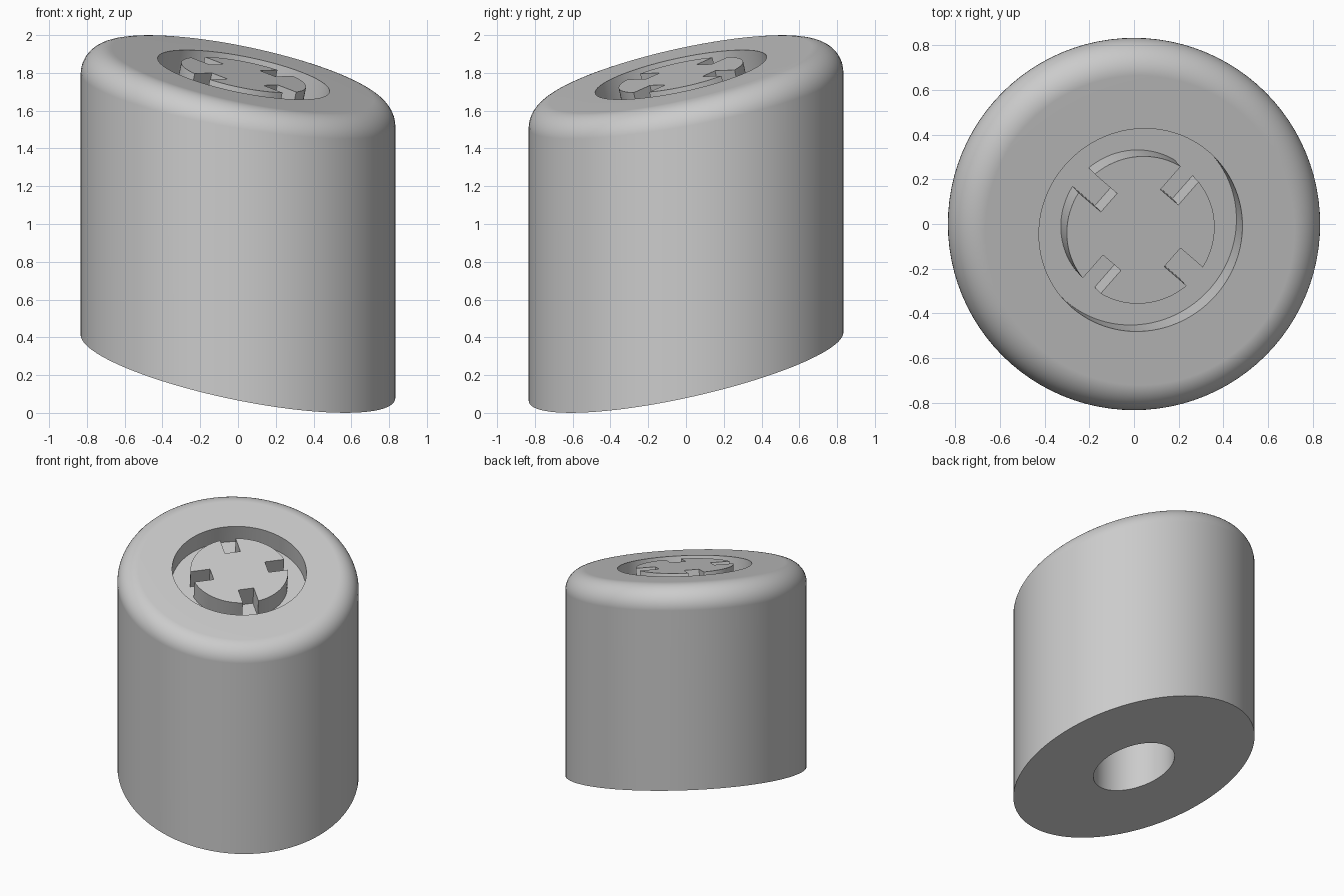
import bpy, bmesh
from math import sin, cos, pi, asin, radians
from mathutils import Vector

cube = bpy.data.objects.get("Cube")
if cube:
    bpy.data.objects.remove(cube)

SEGMENTS = 96
RADIUS = 0.833
FILLET = 0.14
BORE_RADIUS = 0.28
POCKET_RADIUS = 0.464
POCKET_DEPTH = 0.14
PLUG_RADIUS = 0.337
SLOT_HALF_WIDTH = 0.055
SLOT_INNER = 0.195
BOTTOM_HEIGHT, TOP_HEIGHT, BORE_TOP = 0.245, 1.802, 1.2

# Both end faces share one slope
slope = Vector((-0.2, 0.215))
normal = Vector((-slope.x, -slope.y, 1)).normalized()
tilt = Vector((0, 0, 1)).rotation_difference(normal)
rim_centre = Vector((0.03, -0.027, 0))
rim_centre.z = TOP_HEIGHT + slope.dot(rim_centre.xy)

grey = bpy.data.materials.new("plain grey")
grey.use_nodes = True
grey.diffuse_color = (0.6, 0.6, 0.6, 1)
grey.node_tree.nodes["Principled BSDF"].inputs["Base Color"].default_value = grey.diffuse_color


def circle(radius):
    return [Vector((radius * cos(2 * pi * i / SEGMENTS), radius * sin(2 * pi * i / SEGMENTS), 0))
            for i in range(SEGMENTS)]


def sloped_ring(radius, height):
    """Upright circle cut by the sloping plane."""
    return [p + Vector((0, 0, height + slope.dot(p.xy))) for p in circle(radius)]


def tilted_points(points, depth):
    """Flat outline laid into the sloping top and sunk along its normal."""
    return [rim_centre + tilt @ p - normal * depth for p in points]


def fillet_rings(steps):
    """Rolling-ball rounding from the upright wall to the sloping top."""
    drop = FILLET / normal.z
    centres = sloped_ring(RADIUS - FILLET, TOP_HEIGHT - drop)
    rings = []
    for s in range(steps + 1):
        ring = []
        for c in centres:
            outward = Vector((c.x, c.y, 0)).normalized()
            ring.append(c + outward.slerp(normal, s / steps) * FILLET)
        rings.append(ring)
    return rings


def loft(name, rings):
    """Skin a run of matching rings and cap both ends."""
    bm = bmesh.new()
    loops = [[bm.verts.new(p) for p in ring] for ring in rings]
    for a, b in zip(loops, loops[1:]):
        for i in range(len(a)):
            j = (i + 1) % len(a)
            bm.faces.new((a[i], a[j], b[j], b[i]))
    bm.faces.new(loops[0][::-1])
    bm.faces.new(loops[-1])
    bmesh.ops.recalc_face_normals(bm, faces=bm.faces)
    mesh = bpy.data.meshes.new(name)
    bm.to_mesh(mesh)
    bm.free()
    mesh.materials.append(grey)
    obj = bpy.data.objects.new(name, mesh)
    bpy.context.collection.objects.link(obj)
    bpy.ops.object.select_all(action='DESELECT')
    obj.select_set(True)
    bpy.context.view_layer.objects.active = obj
    bpy.ops.object.shade_smooth_by_angle(angle=radians(30))
    weighted = obj.modifiers.new("even_shading", 'WEIGHTED_NORMAL')
    weighted.keep_sharp = True
    return obj


# Body: bore, sloping base, wall, rounded edge, top and round pocket
bore_end = [Vector((p.x, p.y, BORE_TOP)) for p in circle(BORE_RADIUS)]
loft("body", [bore_end,
              sloped_ring(BORE_RADIUS, BOTTOM_HEIGHT),
              sloped_ring(RADIUS, BOTTOM_HEIGHT),
              *fillet_rings(12),
              tilted_points(circle(POCKET_RADIUS), 0),
              tilted_points(circle(POCKET_RADIUS), POCKET_DEPTH)])

# Plug: disc with four slots standing in the pocket
outline = []
gap = asin(SLOT_HALF_WIDTH / PLUG_RADIUS)
for k in range(4):
    angle = radians(49) + k * pi / 2
    along = Vector((cos(angle), sin(angle), 0))
    across = Vector((-sin(angle), cos(angle), 0))
    for side in (-1, 1):
        outline.append(along * SLOT_INNER + across * side * SLOT_HALF_WIDTH)
    steps = 18
    for s in range(steps + 1):
        t = angle + gap + (pi / 2 - 2 * gap) * s / steps
        outline.append(Vector((cos(t), sin(t), 0)) * PLUG_RADIUS)
loft("slotted_plug", [tilted_points(outline, POCKET_DEPTH + 0.005), tilted_points(outline, 0)])
